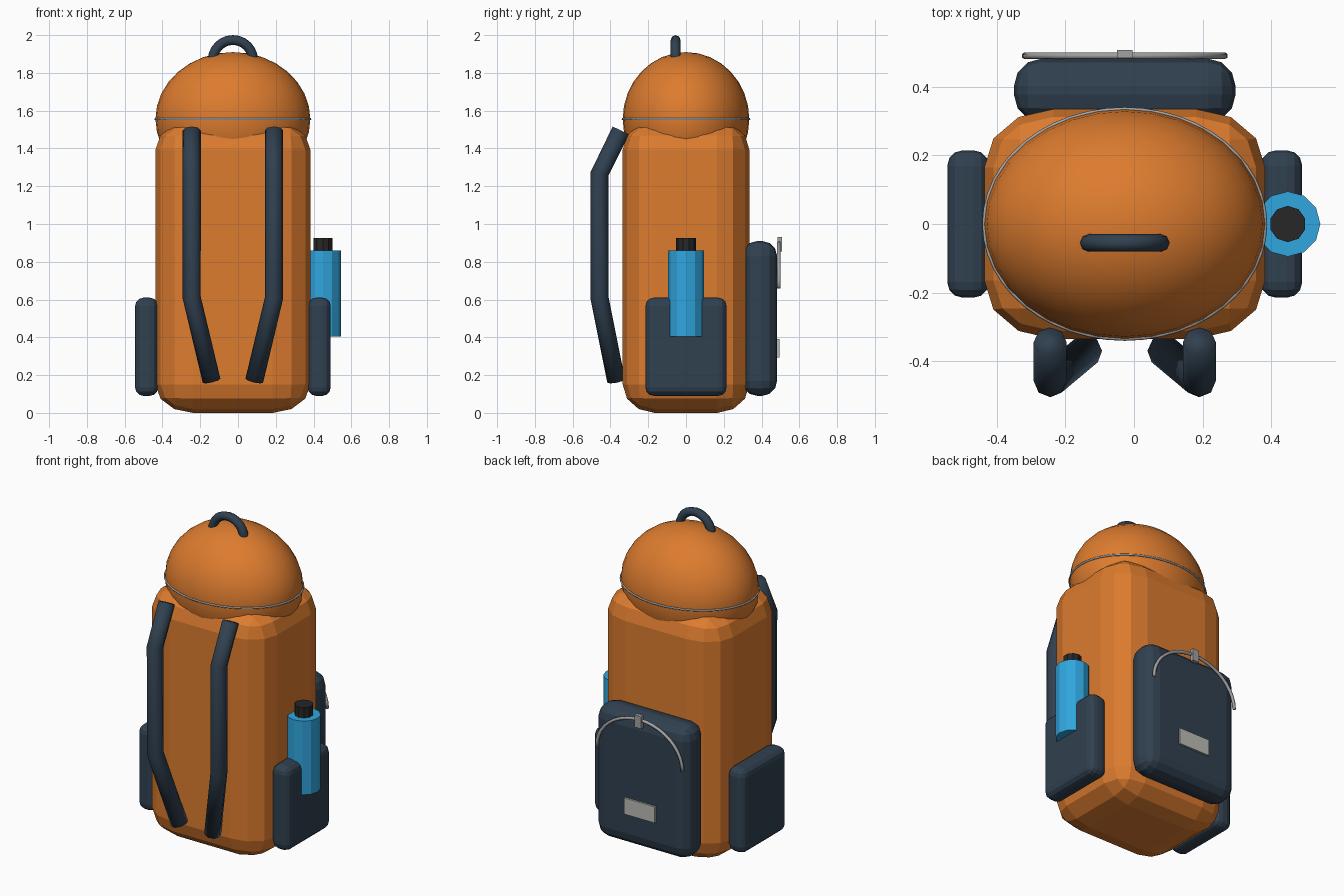
import bpy, bmesh
from math import pi, sin, cos
from mathutils import Matrix

if "Cube" in bpy.data.objects:
    bpy.data.objects.remove(bpy.data.objects["Cube"])

CX = -0.027  # centre line of the bag


def material(name, rgb):
    m = bpy.data.materials.new(name)
    m.diffuse_color = (*rgb, 1)
    m.use_nodes = True
    m.node_tree.nodes["Principled BSDF"].inputs["Base Color"].default_value = m.diffuse_color
    return m


ORANGE = material("orange_cloth", (0.72, 0.2, 0.028))
NAVY = material("navy_cloth", (0.03, 0.052, 0.08))
BLUE = material("blue_plastic", (0.03, 0.38, 0.74))
BLACK = material("black_plastic", (0.02, 0.02, 0.022))
METAL = material("grey_metal", (0.36, 0.36, 0.36))
LABEL = material("pale_label", (0.5, 0.5, 0.47))


def add(name, bm, mat, smooth=None):
    me = bpy.data.meshes.new(name)
    bm.to_mesh(me)
    bm.free()
    me.materials.append(mat)
    ob = bpy.data.objects.new(name, me)
    bpy.context.collection.objects.link(ob)
    if smooth:
        bpy.ops.object.select_all(action='DESELECT')
        ob.select_set(True)
        bpy.context.view_layer.objects.active = ob
        bpy.ops.object.shade_smooth_by_angle(angle=smooth)
    return ob


def box(name, loc, size, mat, round_=(0, 0, 0), segs=3):
    """Box whose edges are rounded by a separate radius along each axis."""
    bm = bmesh.new()
    bmesh.ops.create_cube(bm, size=1)
    if any(round_):
        bmesh.ops.scale(bm, vec=[s / r for s, r in zip(size, round_)], verts=bm.verts)
        bmesh.ops.bevel(bm, geom=bm.edges[:], offset=1, segments=segs,
                        profile=0.5, affect='EDGES')
        bmesh.ops.scale(bm, vec=round_, verts=bm.verts)
    else:
        bmesh.ops.scale(bm, vec=size, verts=bm.verts)
    bmesh.ops.translate(bm, vec=loc, verts=bm.verts)
    return add(name, bm, mat)


def cylinder(name, loc, radius, height, sides, mat):
    bm = bmesh.new()
    bmesh.ops.create_cone(bm, cap_ends=True, segments=sides, radius1=radius,
                          radius2=radius, depth=height,
                          matrix=Matrix.Translation(loc))
    return add(name, bm, mat)


def tube(name, points, radius, mat, res=2, cyclic=False, smooth=None):
    """Round tube swept along a path, turned into a mesh."""
    cu = bpy.data.curves.new(name, 'CURVE')
    cu.dimensions = '3D'
    cu.bevel_depth = radius
    cu.bevel_resolution = res
    cu.use_fill_caps = True
    sp = cu.splines.new('POLY')
    sp.points.add(len(points) - 1)
    for p, co in zip(sp.points, points):
        p.co = (*co, 1)
    sp.use_cyclic_u = cyclic
    tmp = bpy.data.objects.new(name + "_path", cu)
    bpy.context.collection.objects.link(tmp)
    bpy.context.view_layer.update()
    bm = bmesh.new()
    me = bpy.data.meshes.new_from_object(
        tmp.evaluated_get(bpy.context.evaluated_depsgraph_get()))
    bm.from_mesh(me)
    bpy.data.objects.remove(tmp)
    bpy.data.meshes.remove(me)
    bmesh.ops.remove_doubles(bm, verts=bm.verts, dist=1e-5)
    return add(name, bm, mat, smooth)


def arc(y, z, rx, rz, n):
    return [(CX - rx * cos(pi * i / n), y, z + rz * sin(pi * i / n)) for i in range(n + 1)]


# Main body
box("body", (CX, 0, 0.772), (0.82, 0.67, 1.544), ORANGE, (0.2, 0.17, 0.15))

# Domed lid with the seam round its widest line
bm = bmesh.new()
bmesh.ops.create_uvsphere(bm, u_segments=32, v_segments=16, radius=1)
bmesh.ops.scale(bm, vec=(0.41, 0.335, 0.355), verts=bm.verts)
bmesh.ops.translate(bm, vec=(CX, 0, 1.555), verts=bm.verts)
add("lid", bm, ORANGE, pi)
tube("lid_seam", [(CX + 0.41 * cos(2 * pi * i / 48), 0.335 * sin(2 * pi * i / 48), 1.555)
                  for i in range(48)], 0.006, METAL, 1, True)

# Grab handle
tube("grab_handle", [(CX - 0.107, -0.055, 1.83)] + arc(-0.055, 1.867, 0.107, 0.107, 12)
     + [(CX + 0.107, -0.055, 1.83)], 0.026, NAVY, 2, smooth=0.8)

# Shoulder straps and side pockets, mirrored about the centre line
for side, s in (("left", -1), ("right", 1)):
    tube(side + "_strap", [(CX + s * 0.218, -0.345, 1.495), (CX + s * 0.218, -0.458, 1.265),
                           (CX + s * 0.218, -0.458, 0.61), (CX + s * 0.113, -0.37, 0.17)],
         0.048, NAVY, 2)
    box(side + "_pocket", (CX + s * 0.457, 0, 0.35), (0.122, 0.43, 0.52), NAVY,
        (0.045, 0.045, 0.045))

# Back pouch with zip, puller and blank label
box("back_pouch", (CX, 0.39, 0.5), (0.647, 0.185, 0.82), NAVY, (0.08, 0.08, 0.08))
tube("pouch_zip", arc(0.491, 0.66, 0.292, 0.24, 20), 0.01, METAL, 1)
box("zip_puller", (CX, 0.496, 0.893), (0.045, 0.024, 0.075), METAL)
box("pouch_label", (CX, 0.486, 0.342), (0.21, 0.016, 0.1), LABEL)

# Water bottle in the right pocket
cylinder("bottle", (0.449, 0, 0.633), 0.095, 0.455, 12, BLUE)
cylinder("bottle_cap", (0.449, 0, 0.892), 0.053, 0.066, 10, BLACK)
